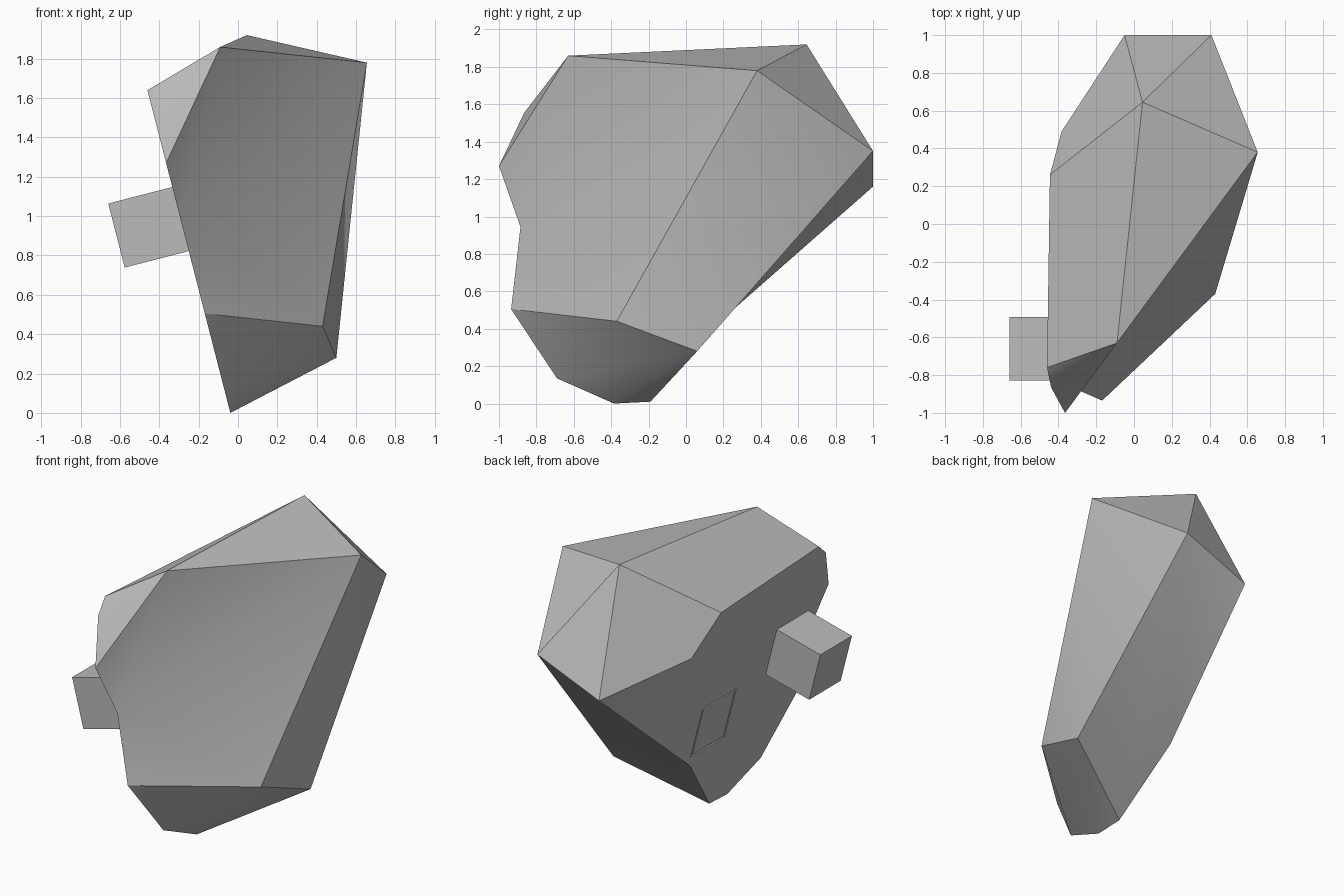
import bpy, bmesh, math
from mathutils import Matrix, Vector

cube = bpy.data.objects.get("Cube")
if cube:
    bpy.data.objects.remove(cube, do_unlink=True)

# One grey for everything
grey = bpy.data.materials.new("plain_grey")
grey.use_nodes = True
colour = (0.5, 0.5, 0.5, 1)
grey.diffuse_color = colour
grey.node_tree.nodes["Principled BSDF"].inputs["Base Color"].default_value = colour

SLOPE = 0.257          # lean of the flat mating side


def on_side(y, z):
    """Point on the leaning flat side."""
    return Vector((-0.039 - SLOPE * z, y, z))


def finish(name, bm):
    bmesh.ops.recalc_face_normals(bm, faces=bm.faces)
    mesh = bpy.data.meshes.new(name)
    bm.to_mesh(mesh)
    bm.free()
    mesh.materials.append(grey)
    obj = bpy.data.objects.new(name, mesh)
    bpy.context.collection.objects.link(obj)
    return obj


def block(name, y, z, size, outer, inner):
    """Square block set on the flat side, reaching from outer to inner depth."""
    bm = bmesh.new()
    bmesh.ops.create_cube(bm, size=1)
    place = (Matrix.Translation(on_side(y, z))
             @ Matrix.Rotation(-math.atan(SLOPE), 4, 'Y')
             @ Matrix.Translation(((inner - outer) / 2, 0, 0))
             @ Matrix.Diagonal((inner + outer, size, size, 1)))
    bmesh.ops.transform(bm, matrix=place, verts=bm.verts)
    return finish(name, bm)


# Body corners: outline of the flat side, then the free corners
corners = {
    "W": on_side(-0.76, 1.64), "S": on_side(0.26, 1.58),
    "R": on_side(0.49, 1.34), "Q": on_side(0.17, 0.43),
    "O": on_side(-0.19, 0.01), "N": on_side(-0.385, 0),
    "M": on_side(-0.69, 0.135), "Z": on_side(-0.935, 0.505),
    "Y": on_side(-0.885, 0.945), "X": on_side(-1, 1.27),
    "V": on_side(-0.865, 1.555),
    "A": (-0.09, -0.63, 1.86), "T": (0.045, 0.645, 1.92),
    "B": (0.655, 0.38, 1.78), "C": (0.41, 1, 1.35),
    "D": (-0.05, 1, 1.16), "F": (0.43, -0.37, 0.44),
    "G": (0.5, 0.06, 0.28),
}
flat_side = ["WSRQONMZYXV", "DRQ"]
top = ["TAWS", "TSRD", "TDC", "TCB", "TBA"]
front = ["AWV", "AVX", "AXYB", "YZFB", "FGB", "GCB"]
underside = ["ZMF", "MNGF", "NOG", "OQCG", "QDC"]

bm = bmesh.new()
verts = {k: bm.verts.new(p) for k, p in corners.items()}
for face in flat_side + top + front + underside:
    bm.faces.new([verts[k] for k in face])
body = finish("faceted_body", bm)

# Shallow square socket cut in the flat side
cutter = block("socket_cutter", 0.01, 0.675, 0.36, 0.05, 0.02)
cutter.hide_render = True
cut = body.modifiers.new("socket", 'BOOLEAN')
cut.operation = 'DIFFERENCE'
cut.solver = 'EXACT'
cut.object = cutter
bpy.ops.object.select_all(action='DESELECT')
bpy.context.view_layer.objects.active = body
body.select_set(True)
bpy.ops.object.modifier_apply(modifier=cut.name)
bpy.data.objects.remove(cutter, do_unlink=True)
bpy.ops.object.shade_smooth_by_angle(angle=math.radians(32))

# Flush plug in the socket and the square peg beside it
block("socket_plug", 0.01, 0.675, 0.336, 0, 0.02)
block("square_peg", -0.66, 0.985, 0.336, 0.336, 0.02)
